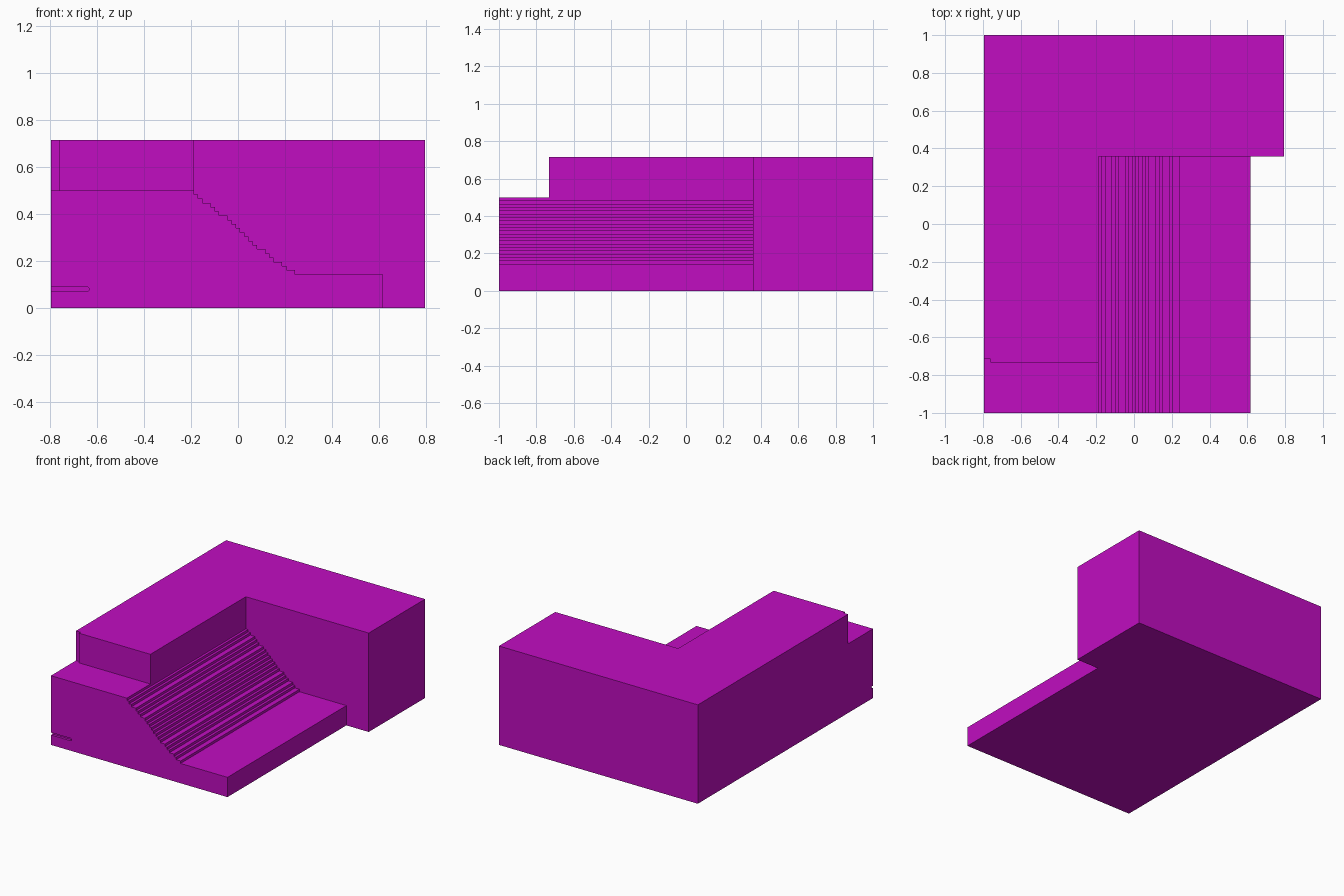
import bpy
import bmesh
from mathutils import Vector

if "Cube" in bpy.data.objects:
    bpy.data.objects.remove(bpy.data.objects["Cube"], do_unlink=True)

CELL = 1 / 56                                # grid module of the massing
ORIGIN = Vector((-44.5, -56, 0)) * CELL      # front right bottom corner

magenta = bpy.data.materials.new("magenta")
magenta.use_nodes = True
colour = (0.533, 0.004, 0.533, 1)
magenta.diffuse_color = colour
magenta.node_tree.nodes["Principled BSDF"].inputs["Base Color"].default_value = colour


def prism(name, outline, axis, start, end):
    """Extrude an outline, given in cells, along y (xz outline) or z (xy outline)."""
    bm = bmesh.new()
    verts = []
    for a, b in outline:
        point = (a, start, b) if axis == 'Y' else (a, b, start)
        verts.append(bm.verts.new(Vector(point) * CELL + ORIGIN))
    face = bm.faces.new(verts)
    moved = bmesh.ops.extrude_face_region(bm, geom=[face])["geom"]
    step = Vector((0, 1, 0) if axis == 'Y' else (0, 0, 1)) * (end - start) * CELL
    bmesh.ops.translate(bm, vec=step, verts=[g for g in moved if isinstance(g, bmesh.types.BMVert)])
    bmesh.ops.recalc_face_normals(bm, faces=bm.faces)
    mesh = bpy.data.meshes.new(name)
    bm.to_mesh(mesh)
    bm.free()
    mesh.materials.append(magenta)
    obj = bpy.data.objects.new(name, mesh)
    bpy.context.collection.objects.link(obj)
    return obj


# Stepped terrace: upper level, stair slope and low landing in one profile
treads = [1, 1, 2, 1, 1, 2, 1, 1, 1, 1, 1, 1, 1, 2, 1, 1, 2, 1, 2]
x, z = 34, 28
profile = [(0, 0), (0, z), (x, z)]
for tread in treads:
    z -= 1
    profile.append((x, z))
    x += tread
    profile.append((x, z))
profile += [(x, 8), (79, 8), (79, 0)]
terrace = prism("stepped_terrace", profile, 'Y', 0, 76)

# Shallow slot with a softened end, low on the front
slot = prism("slot_cutter", [(-2, 4), (8.8, 4), (9.1, 4.3), (9.1, 4.7), (8.8, 5), (-2, 5)],
             'Y', -2, 1)
slot.hide_render = True
slot.hide_viewport = True
cut = terrace.modifiers.new("front_slot", 'BOOLEAN')
cut.operation = 'DIFFERENCE'
cut.solver = 'EXACT'
cut.object = slot

# Upper wing on the terrace, with a small recessed front corner
prism("upper_wing", [(0, 16), (2, 16), (2, 15), (34, 15), (34, 76), (0, 76)], 'Z', 28, 40)

# Full-height block across the back
prism("back_block", [(0, 76), (89, 76), (89, 112), (0, 112)], 'Z', 0, 40)
